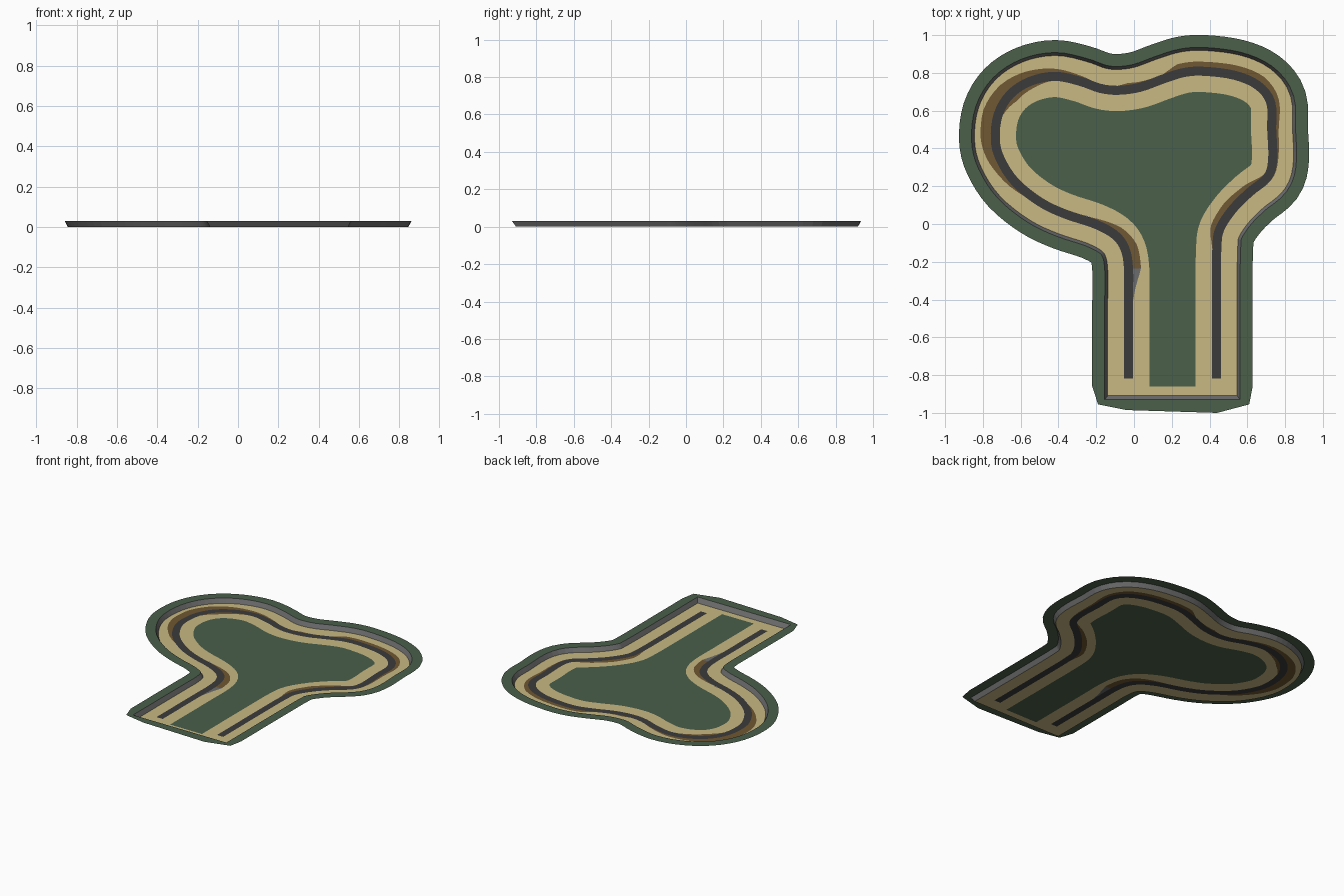
import bpy, bmesh
from mathutils import Vector
from mathutils.geometry import intersect_point_line

if "Cube" in bpy.data.objects:
    bpy.data.objects.remove(bpy.data.objects["Cube"])

S = 189.3  # drawing units per model unit


def material(name, rgb):
    m = bpy.data.materials.new(name)
    m.diffuse_color = (*rgb, 1)
    m.use_nodes = True
    m.node_tree.nodes["Principled BSDF"].inputs["Base Color"].default_value = m.diffuse_color
    return m


SAND = material("sand", (0.58, 0.48, 0.225))
GREEN = material("grass green", (0.07, 0.115, 0.07))
BROWN = material("gravel brown", (0.16, 0.095, 0.032))
DARK = material("asphalt", (0.043, 0.043, 0.046))
GREY = material("wall grey", (0.15, 0.15, 0.155))

# Centre line of the road, clockwise from the lower left leg
PATH = [(1128.5, 397), (1128.5, 388), (1128.5, 380), (1128.5, 302), (1128.5, 270), (1125, 250),
        (1115, 236), (1095, 225), (1065, 215), (1040, 203), (1015, 183), (1000, 160),
        (995, 140), (998, 115), (1010, 95), (1030, 82), (1055, 77), (1080, 82), (1100, 89),
        (1118, 91), (1140, 88), (1165, 79), (1185, 73), (1205, 72), (1235, 76), (1258, 86),
        (1271, 103), (1272, 130), (1273, 160), (1268, 178), (1250, 193), (1233, 210),
        (1220, 230), (1217, 250), (1216.5, 300), (1216.5, 380), (1216.5, 388), (1216.5, 397)]
PATH = [Vector(((x - 1134) / S, (225 - y) / S)) for x, y in PATH]

# Gravel widths (drawing units) by path position, outside and inside the loop
GRAVEL_OUT = [(9.5, 0), (11, 7), (12, 10), (13, 11), (14, 9), (15, 6), (16, 3), (17.5, 0), (19, 0),
              (19.5, 2), (20.5, 0), (21, 0), (21.7, 5), (23, 5), (25, 6), (26, 4), (28, 1), (29, 0)]
GRAVEL_IN = [(3, 0), (4, 8), (5, 8), (6, 5), (7.3, 0), (13, 0), (14, 5), (15, 3), (15.8, 0),
             (29, 0), (30, 4), (31, 6), (32, 5), (33, 0)]


def width(knots, u):
    for (a, wa), (b, wb) in zip(knots, knots[1:]):
        if a <= u <= b:
            return (wa + (wb - wa) * (u - a) / (b - a)) / S
    return 0.0


# Sample the centre line: straight legs, smooth bends
line, us = [], []
last = len(PATH) - 1
for i in range(last):
    straight = i < 3 or i >= 34
    p1, p2 = PATH[i], PATH[i + 1]
    p0, p3 = PATH[max(i - 1, 0)], PATH[min(i + 2, last)]
    for k in range(1 if straight else 4):
        t = k / 4
        q = p1.copy() if straight else 0.5 * (
            2 * p1 + (p2 - p0) * t + (2 * p0 - 5 * p1 + 4 * p2 - p3) * t * t
            + (3 * p1 - p0 - 3 * p2 + p3) * t ** 3)
        line.append(q)
        us.append(i + t)
line.append(PATH[-1].copy())
us.append(float(last))
N = len(line)


def distance(p):
    best = 9.0
    for a, b in zip(line, line[1:]):
        t = min(max(intersect_point_line(p, a, b)[1], 0), 1)
        best = min(best, (a.lerp(b, t) - p).length)
    return best


def offset(dist, prune=False):
    """Parallel line; positive is outside. Overlaps in tight bends collapse to a corner."""
    row = []
    for i, p in enumerate(line):
        d = (line[min(i + 1, N - 1)] - line[max(i - 1, 0)]).normalized()
        w = dist(us[i]) if callable(dist) else dist
        row.append(p + Vector((-d.y, d.x)) * w)
    if prune:
        ok = [distance(p) > abs(dist) - 0.004 for p in row]
        ok[0] = ok[-1] = True
        i = 0
        while i < N:
            if not ok[i]:
                j = i
                while not ok[j]:
                    j += 1
                mid = (row[i - 1] + row[j]) / 2
                for k in range(i - 1, j + 1):
                    row[k] = mid.copy()
                i = j
            i += 1
    return row


def at(row, z):
    return [Vector((p.x, p.y, z)) for p in row]


def strip(a, b, keep=lambda u: True):
    return [[a[i], a[i + 1], b[i + 1], b[i]] for i in range(N - 1)
            if keep((us[i] + us[i + 1]) / 2)]


def build(name, mat, polys):
    bm = bmesh.new()
    for poly in polys:
        bm.faces.new([bm.verts.new(p) for p in poly])
    bmesh.ops.remove_doubles(bm, verts=bm.verts, dist=0.0002)
    bmesh.ops.dissolve_degenerate(bm, edges=bm.edges, dist=0.0001)
    bm.normal_update()
    for f in bm.faces:
        if f.normal.z < 0:
            f.normal_flip()
    me = bpy.data.meshes.new(name)
    bm.to_mesh(me)
    bm.free()
    me.materials.append(mat)
    ob = bpy.data.objects.new(name, me)
    bpy.context.collection.objects.link(ob)


TOP, HALF = 0.03, 0.024
rim2, wall2 = offset(0.192, True), offset(0.126, True)
for row, x0, x1, y in ((wall2, wall2[0].x, wall2[-1].x, -0.93), (rim2, -0.19, 0.61, -0.955)):
    row[0], row[-1] = Vector((x0, y)), Vector((x1, y))
rim, wall = at(rim2, TOP), at(wall2, TOP)
sand_out, sand_in = at(offset(0.11, True), 0), at(offset(-0.11, True), 0)
road_out, road_in = at(offset(HALF), 0), at(offset(-HALF), 0)
grav_out = at(offset(lambda u: HALF + width(GRAVEL_OUT, u)), 0)
grav_in = at(offset(lambda u: -HALF - width(GRAVEL_IN, u)), 0)


def on_road(u):
    return 2 < u < last - 2


# Raised grass rim with the chamfered lower end
build("grass_rim", GREEN, strip(rim, wall) + [[
    rim[0], Vector((-0.04, -0.985, TOP)), Vector((0.44, -1, TOP)), rim[-1], wall[-1], wall[0]]])
# Sloping boundary wall
build("boundary_wall", GREY, strip(wall, sand_out)
      + [[wall[0], wall[-1], sand_out[-1], sand_out[0]]])
# Sand verges, joined across the lower end
build("sand_verge", SAND, strip(sand_out, grav_out) + strip(grav_in, sand_in)
      + strip(road_out, road_in, lambda u: not on_road(u))
      + [[sand_in[0], sand_in[-1], sand_in[-2], sand_in[1]]])
# Road and its gravel traps
build("road", DARK, strip(road_out, road_in, on_road))
build("gravel_outside", BROWN, strip(grav_out, road_out, lambda u: width(GRAVEL_OUT, u) > 0))
build("gravel_inside", BROWN, strip(road_in, grav_in, lambda u: u > 4 and width(GRAVEL_IN, u) > 0))
build("paved_wedge", GREY, strip(road_in, grav_in, lambda u: 3 < u < 4))
# Grass infield
build("infield", GREEN, [sand_in[1:-1]])
